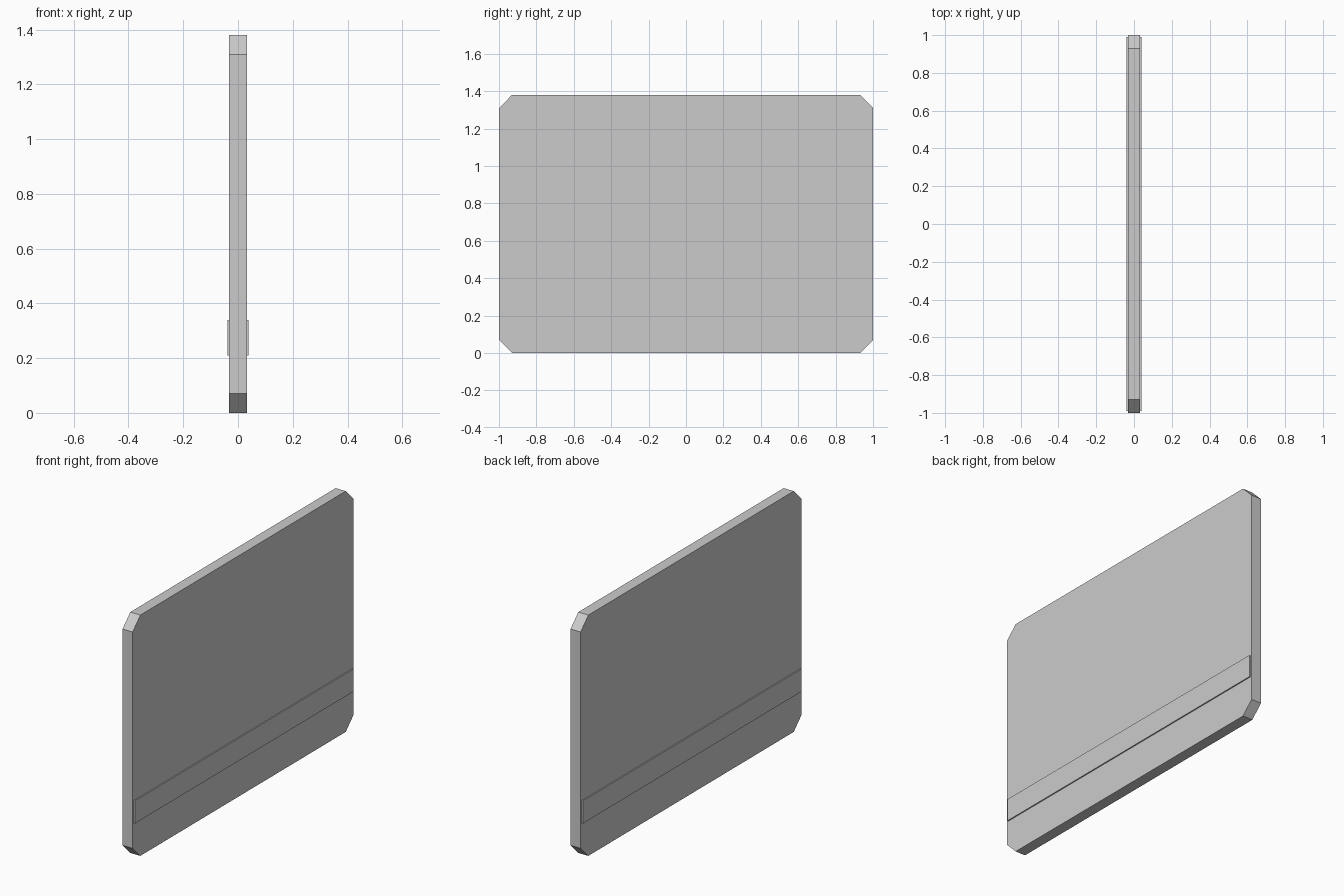
import bpy, bmesh

if "Cube" in bpy.data.objects:
    bpy.data.objects.remove(bpy.data.objects["Cube"])

HALF_T = 0.032   # half panel thickness
H = 1.38         # panel height
C = 0.07         # corner cut


def make_object(name, bm):
    bmesh.ops.recalc_face_normals(bm, faces=bm.faces)
    mesh = bpy.data.meshes.new(name)
    bm.to_mesh(mesh)
    bm.free()
    obj = bpy.data.objects.new(name, mesh)
    bpy.context.collection.objects.link(obj)
    return obj


def box(name, lo, hi):
    bm = bmesh.new()
    bmesh.ops.create_cube(bm, size=1)
    for v in bm.verts:
        v.co = [(a + b) / 2 + c * (b - a) for a, b, c in zip(lo, hi, v.co)]
    return make_object(name, bm)


# Panel: octagonal outline with clipped corners, extruded along x
outline = [(-1 + C, 0), (1 - C, 0), (1, C), (1, H - C),
           (1 - C, H), (-1 + C, H), (-1, H - C), (-1, C)]
bm = bmesh.new()
face = bm.faces.new([bm.verts.new((-HALF_T, y, z)) for y, z in outline])
ext = bmesh.ops.extrude_face_region(bm, geom=[face], use_keep_orig=True)
verts = [e for e in ext["geom"] if isinstance(e, bmesh.types.BMVert)]
bmesh.ops.translate(bm, verts=verts, vec=(2 * HALF_T, 0, 0))
make_object("panel", bm)

# Thin raised rail on each broad face
for side, name in ((-1, "left_rail"), (1, "right_rail")):
    x0, x1 = sorted((side * 0.03, side * 0.039))
    box(name, (x0, -0.99, 0.21), (x1, 0.99, 0.34))
